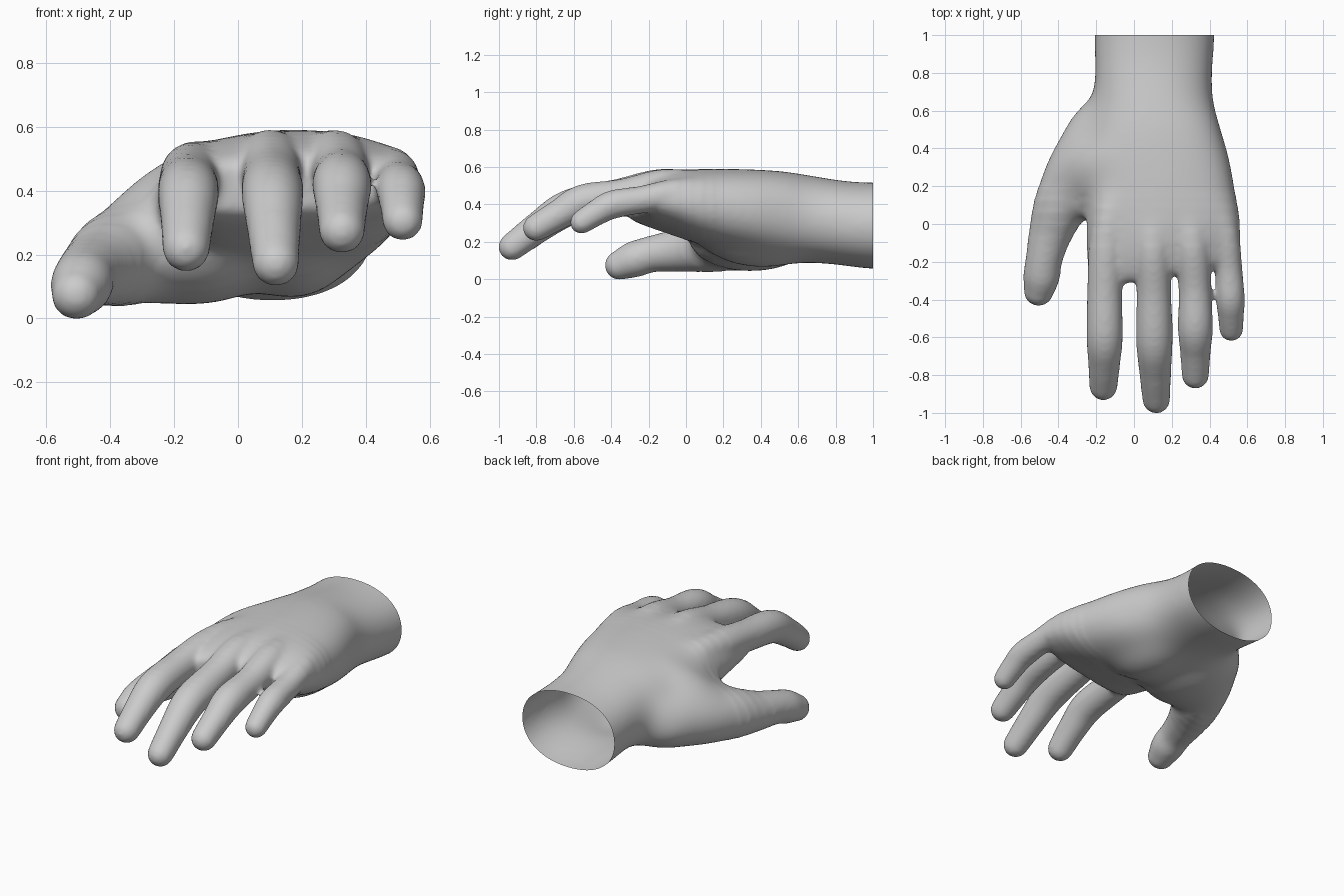
import bpy, bmesh, math
from mathutils import Vector

if "Cube" in bpy.data.objects:
    bpy.data.objects.remove(bpy.data.objects["Cube"])

SIDES = 24
bm = bmesh.new()


def loft(rings):
    """Closed skin through equal-sized rings of points."""
    loops = [[bm.verts.new(p) for p in ring] for ring in rings]
    for a, b in zip(loops, loops[1:]):
        for i in range(SIDES):
            j = (i + 1) % SIDES
            bm.faces.new((a[i], a[j], b[j], b[i]))
    bm.faces.new(loops[0][::-1])
    bm.faces.new(loops[-1])


def spline(pts, steps=5):
    """Catmull-Rom resampling of equal-length tuples."""
    p = [pts[0]] + list(pts) + [pts[-1]]
    out = []
    for k in range(1, len(p) - 2):
        for s in range(steps):
            t = s / steps
            out.append([0.5 * (2 * b + (c - a) * t + (2 * a - 5 * b + 4 * c - d) * t * t
                               + (3 * b - a - 3 * c + d) * t ** 3)
                        for a, b, c, d in zip(p[k - 1], p[k], p[k + 1], p[k + 2])])
    return out + [list(pts[-1])]


def digit(pts):
    """Round-ended tube through (x, y, z, radius) stations."""
    st = spline(pts)
    pos = [Vector(s[:3]) for s in st]
    n = len(st)
    rings = []

    def ring(c, d, r):
        u = d.cross(Vector((0, 0, 1))).normalized()
        v = u.cross(d)
        rings.append([c + r * (math.cos(a) * u + math.sin(a) * v)
                      for a in (2 * math.pi * i / SIDES for i in range(SIDES))])

    for k in range(n):
        d = (pos[min(k + 1, n - 1)] - pos[max(k - 1, 0)]).normalized()
        r = st[k][3]
        if k == 0:
            for t in (80, 60, 40, 20):
                t = math.radians(t)
                ring(pos[k] - d * r * math.sin(t), d, r * math.cos(t))
        ring(pos[k], d, r)
        if k == n - 1:
            for t in (20, 40, 60, 80):
                t = math.radians(t)
                ring(pos[k] + d * r * math.sin(t), d, r * math.cos(t))
    loft(rings)


def pad(centre, radii):
    """Fleshy ellipsoid."""
    res = bmesh.ops.create_uvsphere(bm, u_segments=24, v_segments=14, radius=1)
    for v in res["verts"]:
        v.co = Vector([c + r * q for c, r, q in zip(centre, radii, v.co)])


# palm and wrist: (y, left, right, top, bottom)
palm = spline([(1.25, -.22, .44, .53, .05), (1.0, -.22, .435, .525, .055),
               (.85, -.215, .425, .535, .075), (.7, -.215, .42, .56, .09),
               (.55, -.24, .455, .585, .095), (.35, -.26, .515, .597, .13),
               (.1, -.255, .555, .597, .19), (-.08, -.25, .565, .58, .255),
               (-.22, -.235, .555, .54, .31), (-.27, -.2, .5, .5, .35)])
rings = []
for y, l, r, t, b in palm:
    row = []
    for i in range(SIDES):
        a = 2 * math.pi * i / SIDES
        c, s = math.cos(a), math.sin(a)
        e = 0.92 if y > 0.6 or s < 0 else 0.78
        cx = math.copysign(abs(c) ** e, c)
        cz = math.copysign(abs(s) ** e, s)
        x = (l + r) / 2 + (r - l) / 2 * cx
        # finger roots slant back to the little finger, thumb side sits lower
        slant = 0.16 * (x - 0.16) * min(1, max(0, (0.2 - y) / 0.35))
        drop = 0.03 * max(0, -cx) * min(1, max(0, (0.75 - y) / 0.2))
        row.append((x, y + slant, (t + b) / 2 + (t - b) / 2 * cz - drop))
    rings.append(row)
loft(rings)

# fleshy pads: thumb base, heel of hand, web of thumb
pad((-.14, .36, .225), (.27, .34, .185))
pad((.17, .42, .255), (.2, .36, .195))
pad((-.26, .17, .25), (.15, .14, .14))

# back of the hand sloping down to the thumb
digit([(-.08, .36, .40, .165), (-.2, .33, .335, .165), (-.31, .26, .255, .15)])

# four fingers, from knuckle to tip
digit([(-.12, .12, .475, .09), (-.145, -.12, .46, .095), (-.155, -.35, .43, .093),
       (-.155, -.59, .395, .096), (-.158, -.73, .315, .085), (-.162, -.85, .225, .075)])
digit([(.1, .12, .495, .09), (.1, -.12, .5, .096), (.105, -.35, .45, .092),
       (.108, -.61, .39, .097), (.112, -.77, .29, .085), (.118, -.92, .178, .074)])
digit([(.27, .12, .495, .09), (.305, -.1, .5, .096), (.322, -.33, .455, .087),
       (.325, -.54, .42, .093), (.325, -.67, .35, .081), (.325, -.79, .28, .073)])
digit([(.43, .12, .47, .085), (.475, -.05, .46, .083), (.5, -.23, .43, .074),
       (.51, -.38, .405, .077), (.513, -.47, .36, .07), (.515, -.548, .31, .064)])

# thumb
digit([(.02, .72, .31, .15), (-.14, .52, .265, .18), (-.28, .32, .225, .18),
       (-.38, .13, .19, .155), (-.44, -.03, .16, .118), (-.475, -.17, .14, .098),
       (-.49, -.27, .11, .097), (-.505, -.345, .08, .08)])

bmesh.ops.recalc_face_normals(bm, faces=bm.faces)
mesh = bpy.data.meshes.new("hand")
bm.to_mesh(mesh)
bm.free()
hand = bpy.data.objects.new("hand", mesh)
bpy.context.collection.objects.link(hand)

# fuse the parts into one skin and soften the joins
rm = hand.modifiers.new("fuse", 'REMESH')
rm.mode = 'VOXEL'
rm.voxel_size = 0.013
sm = hand.modifiers.new("soften", 'SMOOTH')
sm.factor = 0.5
sm.iterations = 12
bpy.context.view_layer.update()
skin = bpy.data.meshes.new_from_object(hand.evaluated_get(bpy.context.evaluated_depsgraph_get()))
hand.modifiers.clear()
hand.data = skin

bm = bmesh.new()
bm.from_mesh(skin)

# keep only the outer skin: walk out from the foremost vertex
bm.verts.ensure_lookup_table()
start = min(bm.verts, key=lambda v: v.co.y)
seen, todo = {start}, [start]
while todo:
    for e in todo.pop().link_edges:
        for v in e.verts:
            if v not in seen:
                seen.add(v)
                todo.append(v)
bmesh.ops.delete(bm, geom=[v for v in bm.verts if v not in seen], context='VERTS')

# blend palm, back and thumb base much more than the fingers
for limit, rounds in ((-.1, 8), (-.03, 15), (.04, 25), (.1, 40), (.16, 40)):
    area = [v for v in bm.verts if v.co.y > limit + (0.04 if v.co.x < -.3 else 0)]
    for _ in range(rounds):
        bmesh.ops.smooth_vert(bm, verts=area, factor=0.5, use_axis_x=True,
                              use_axis_y=True, use_axis_z=True)

# cut the wrist open, set the hand on the ground
low = Vector([min(v.co[i] for v in bm.verts) for i in range(3)])
for v in bm.verts:
    v.co.y -= low.y + 1
    v.co.z -= low.z
bmesh.ops.bisect_plane(bm, geom=bm.verts[:] + bm.edges[:] + bm.faces[:],
                       plane_co=(0, 1, 0), plane_no=(0, 1, 0), clear_outer=True)
for f in bm.faces:
    f.smooth = True
bm.to_mesh(skin)
bm.free()

mat = bpy.data.materials.new("light grey")
mat.diffuse_color = (0.6, 0.6, 0.6, 1)
mat.use_nodes = True
mat.node_tree.nodes["Principled BSDF"].inputs["Base Color"].default_value = mat.diffuse_color
skin.materials.clear()
skin.materials.append(mat)
